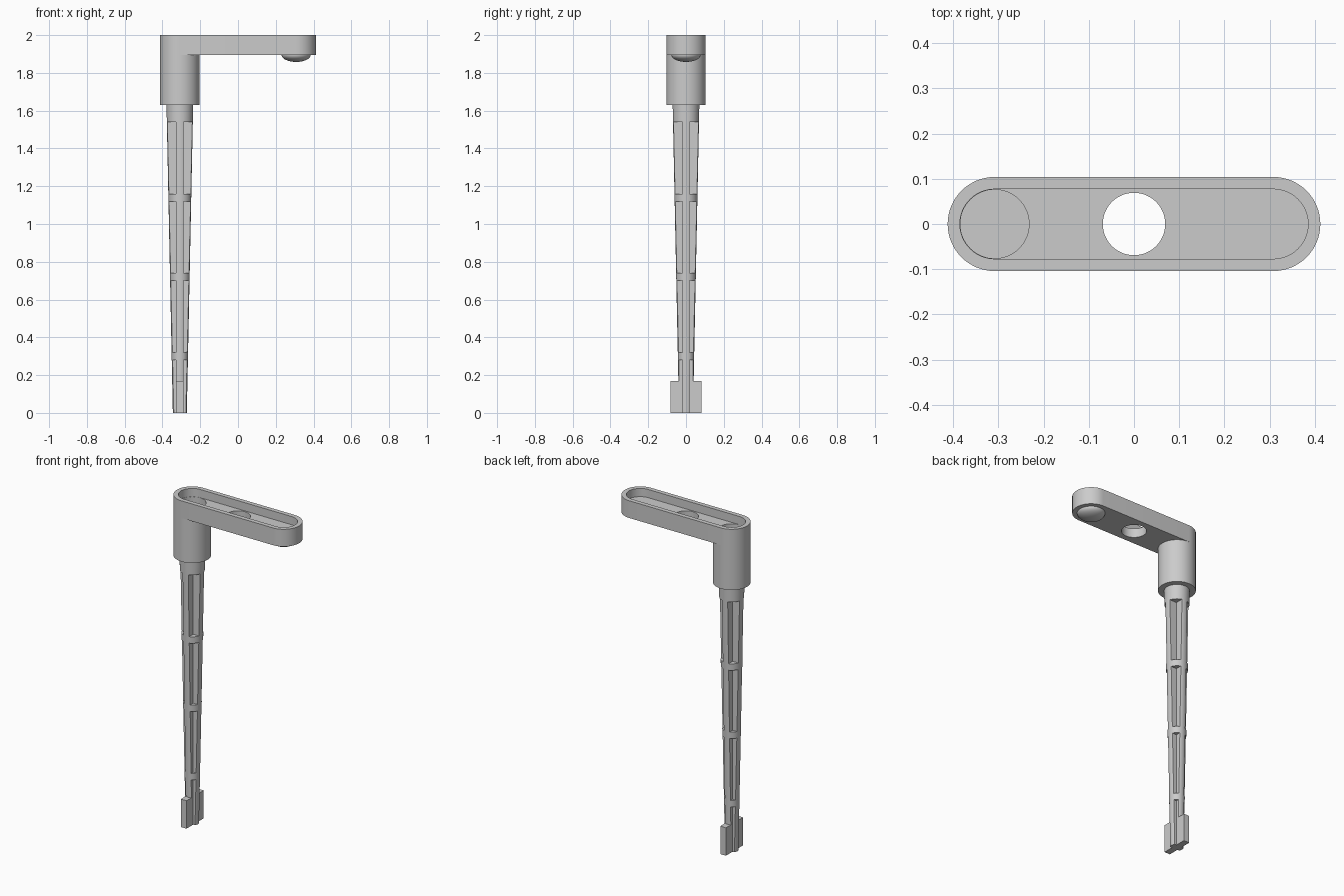
import bpy
import bmesh
from math import pi, cos, sin, radians

if "Cube" in bpy.data.objects:
    bpy.data.objects.remove(bpy.data.objects["Cube"])

END = 0.308      # distance of the arm's end centres from the middle
OUTER = 0.104    # outer radius of arm and sleeve
INNER = 0.077    # radius of the tray recess
BORE = 0.076     # radius of the socket in the sleeve
RIB = 0.019      # half thickness of the ribs
UNDER, FLOOR, TOP = 1.895, 1.95, 2.0
SLEEVE_LOW = 1.63

grey = bpy.data.materials.new("plain grey")
grey.use_nodes = True
grey.diffuse_color = (0.6, 0.6, 0.6, 1)
grey.node_tree.nodes["Principled BSDF"].inputs["Base Color"].default_value = (0.6, 0.6, 0.6, 1)


def finish(name, bm):
    bmesh.ops.recalc_face_normals(bm, faces=bm.faces)
    mesh = bpy.data.meshes.new(name)
    bm.to_mesh(mesh)
    bm.free()
    mesh.materials.append(grey)
    obj = bpy.data.objects.new(name, mesh)
    bpy.context.collection.objects.link(obj)
    return obj


def prism(name, points, low, high):
    bm = bmesh.new()
    face = bm.faces.new([bm.verts.new((x, y, low)) for x, y in points])
    made = bmesh.ops.extrude_face_region(bm, geom=[face])["geom"]
    for v in made:
        if isinstance(v, bmesh.types.BMVert):
            v.co.z = high
    return finish(name, bm)


def arc(cx, radius, start, sweep, steps):
    return [(cx + radius * cos(start + sweep * i / steps),
             radius * sin(start + sweep * i / steps)) for i in range(steps + 1)]


def stadium(radius):
    return arc(END, radius, -pi / 2, pi, 32) + arc(-END, radius, pi / 2, pi, 32)


def circle(cx, radius):
    return arc(cx, radius, 0, 2 * pi, 64)[:-1]


def lathe(name, cx, profile):
    """Spin (radius, height) points around a vertical axis at cx."""
    bm = bmesh.new()
    verts = [bm.verts.new((cx + r, 0, z)) for r, z in profile]
    edges = [bm.edges.new(pair) for pair in zip(verts, verts[1:])]
    bmesh.ops.spin(bm, geom=verts + edges, cent=(cx, 0, 0), axis=(0, 0, 1),
                   angle=2 * pi, steps=64)
    bmesh.ops.remove_doubles(bm, verts=bm.verts, dist=0.0001)
    return finish(name, bm)


def cut(obj, cutter):
    cutter.hide_render = True
    mod = obj.modifiers.new("cut", "BOOLEAN")
    mod.operation = "DIFFERENCE"
    mod.solver = "EXACT"
    mod.object = cutter
    bpy.context.view_layer.objects.active = obj
    bpy.ops.object.modifier_apply(modifier=mod.name)
    bpy.data.objects.remove(cutter)


def block(bm, lo, hi):
    cube = bmesh.ops.create_cube(bm, size=1)["verts"]
    for v in cube:
        v.co = [lo[i] if v.co[i] < 0 else hi[i] for i in range(3)]


# Arm: rounded bar with a shallow tray, a through hole and a socket
arm = prism("arm", stadium(OUTER), UNDER, TOP)
cut(arm, prism("tray_cutter", stadium(INNER), FLOOR, TOP + 0.1))
cut(arm, prism("hole_cutter", circle(0, 0.069), UNDER - 0.1, TOP + 0.1))
cut(arm, prism("socket_cutter", circle(-END, BORE), UNDER - 0.1, TOP + 0.1))

# Sleeve under one end, hollow with a closed bottom
sleeve = lathe("sleeve", -END, [(BORE, UNDER), (OUTER, UNDER), (OUTER, SLEEVE_LOW),
                                (0, SLEEVE_LOW), (0, 1.68), (BORE, 1.68), (BORE, UNDER)])

# Rounded button under the other end
button = lathe("button", END, [(INNER * cos(a * pi / 24), UNDER - 0.037 * sin(a * pi / 24))
                               for a in range(13)])

# Tapered shaft, hollowed to crossed ribs between full rings
shaft = lathe("shaft", -END, [(0, 0), (0.037, 0), (0.071, SLEEVE_LOW + 0.02),
                              (0, SLEEVE_LOW + 0.02)])
bm = bmesh.new()
for low, high in [(-0.1, 0.28), (0.32, 0.7), (0.74, 1.12), (1.16, 1.54)]:
    for sx in (-1, 1):
        for sy in (-1, 1):
            xs = sorted((-END + sx * RIB, -END + sx * 0.2))
            ys = sorted((sy * RIB, sy * 0.2))
            block(bm, (xs[0], ys[0], low), (xs[1], ys[1], high))
cut(shaft, finish("groove_cutter", bm))

# Flat blade at the foot, one wing on each side of the shaft
bm = bmesh.new()
block(bm, (-END - RIB, -0.083, 0), (-END + RIB, 0.083, 0.17))
blade = finish("foot_blade", bm)

# Smooth round walls, keep edges sharp
bpy.ops.object.select_all(action="DESELECT")
for obj in (arm, sleeve, button, shaft):
    obj.select_set(True)
bpy.context.view_layer.objects.active = arm
bpy.ops.object.shade_smooth_by_angle(angle=radians(30))
